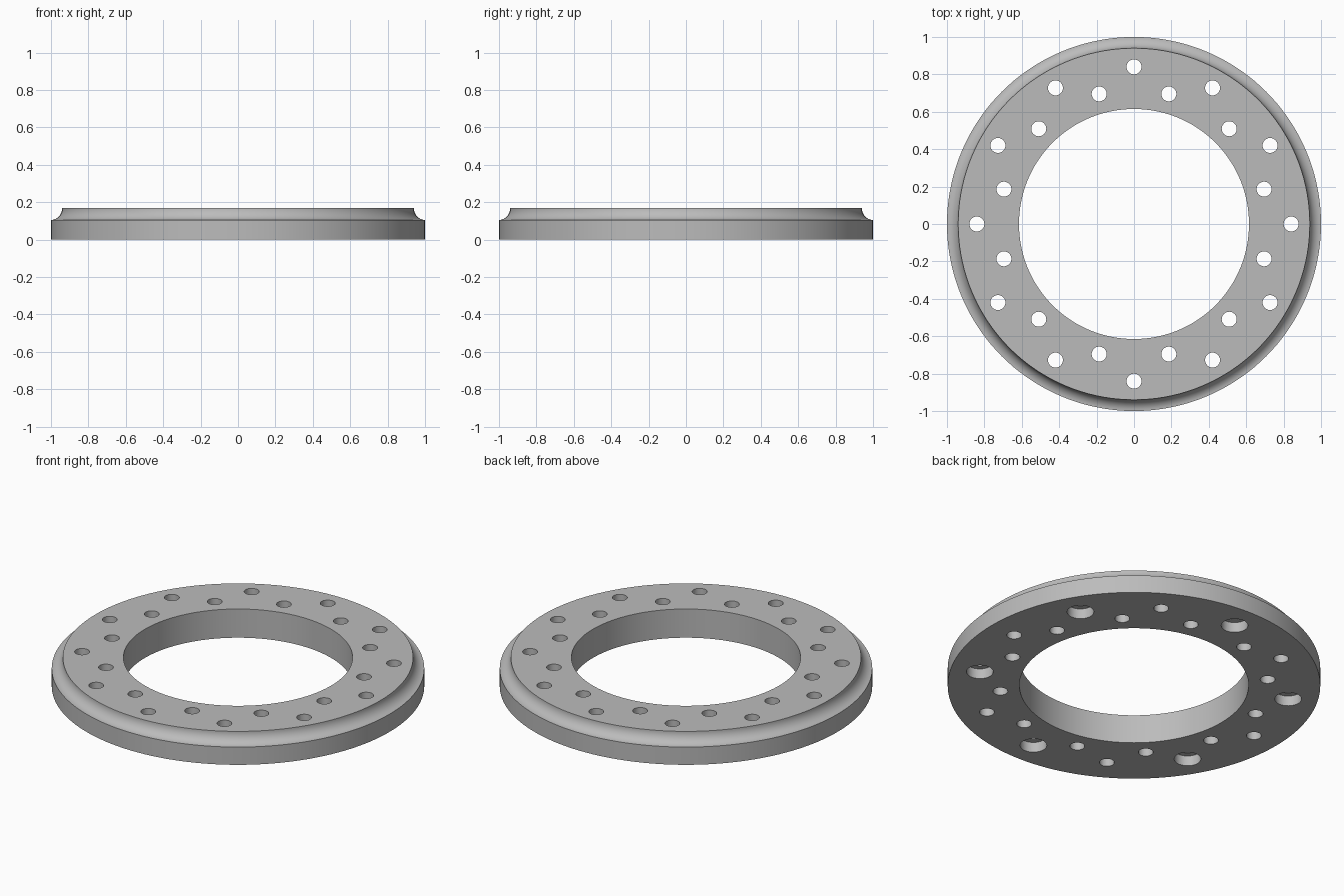
import bpy, bmesh, math
from mathutils import Matrix, Vector

cube = bpy.data.objects.get("Cube")
if cube:
    bpy.data.objects.remove(cube, do_unlink=True)

HEIGHT, RIM_Z = 0.17, 0.105
BORE, LIP = 0.615, 0.94
DRILL, POCKET, POCKET_DEPTH = 0.04, 0.072, 0.06
OUTER_CIRCLE, INNER_CIRCLE = 0.84, 0.72


def lathe(bm, profile, steps, place=Matrix()):
    """Spin a closed (radius, z) profile about z and move the result."""
    part = bmesh.new()
    verts = [part.verts.new((r, 0, z)) for r, z in profile]
    edges = [part.edges.new((verts[i - 1], verts[i])) for i in range(len(verts))]
    bmesh.ops.spin(part, geom=verts + edges, axis=(0, 0, 1), cent=(0, 0, 0),
                   angle=math.tau, steps=steps, use_merge=True)
    bmesh.ops.remove_doubles(part, verts=part.verts, dist=1e-5)
    loose = [e for e in part.edges if not e.link_faces]
    bmesh.ops.delete(part, geom=loose, context='EDGES')
    bmesh.ops.recalc_face_normals(part, faces=part.faces)
    part.transform(place)
    mesh = bpy.data.meshes.new("part")
    part.to_mesh(mesh)
    part.free()
    bm.from_mesh(mesh)
    bpy.data.meshes.remove(mesh)


def make_object(name, bm):
    mesh = bpy.data.meshes.new(name)
    bm.to_mesh(mesh)
    bm.free()
    obj = bpy.data.objects.new(name, mesh)
    bpy.context.collection.objects.link(obj)
    return obj


# Grey metal
grey = bpy.data.materials.new("grey_metal")
grey.use_nodes = True
colour = (0.5, 0.5, 0.5, 1)
grey.diffuse_color = colour
grey.node_tree.nodes["Principled BSDF"].inputs["Base Color"].default_value = colour

# Ring body with a hollow cove around its upper edge
cove = []
for i in range(13):
    a = math.pi / 2 * i / 12
    cove.append((1 - (1 - LIP) * math.sin(a),
                 HEIGHT - (HEIGHT - RIM_Z) * math.cos(a)))
bm = bmesh.new()
lathe(bm, [(BORE, 0), (1, 0)] + cove + [(BORE, HEIGHT)], 144)
ring = make_object("flange_ring", bm)
ring.data.materials.append(grey)

# Drill cutters: two bolt circles, every other outer hole counterbored below
low, high = -0.1, HEIGHT + 0.1
plain = [(0, low), (DRILL, low), (DRILL, high), (0, high)]
stepped = [(0, low), (POCKET, low), (POCKET, POCKET_DEPTH),
           (DRILL, POCKET_DEPTH), (DRILL, high), (0, high)]
bm = bmesh.new()
for i in range(24):
    outer = i % 2 == 0
    turn = Matrix.Rotation(math.radians(15 * i), 4, 'Z')
    shift = Matrix.Translation(Vector((OUTER_CIRCLE if outer else INNER_CIRCLE, 0, 0)))
    lathe(bm, stepped if i % 4 == 2 else plain, 32, turn @ shift)
cutter = make_object("hole_cutter", bm)
cutter.data.materials.append(grey)
cutter.hide_render = True

# Cut the holes and discard the cutter
cut = ring.modifiers.new("holes", 'BOOLEAN')
cut.operation = 'DIFFERENCE'
cut.solver = 'EXACT'
cut.object = cutter
bpy.ops.object.select_all(action='DESELECT')
ring.select_set(True)
bpy.context.view_layer.objects.active = ring
bpy.ops.object.modifier_apply(modifier=cut.name)
bpy.data.objects.remove(cutter, do_unlink=True)
bpy.ops.object.shade_smooth_by_angle(angle=math.radians(30))
